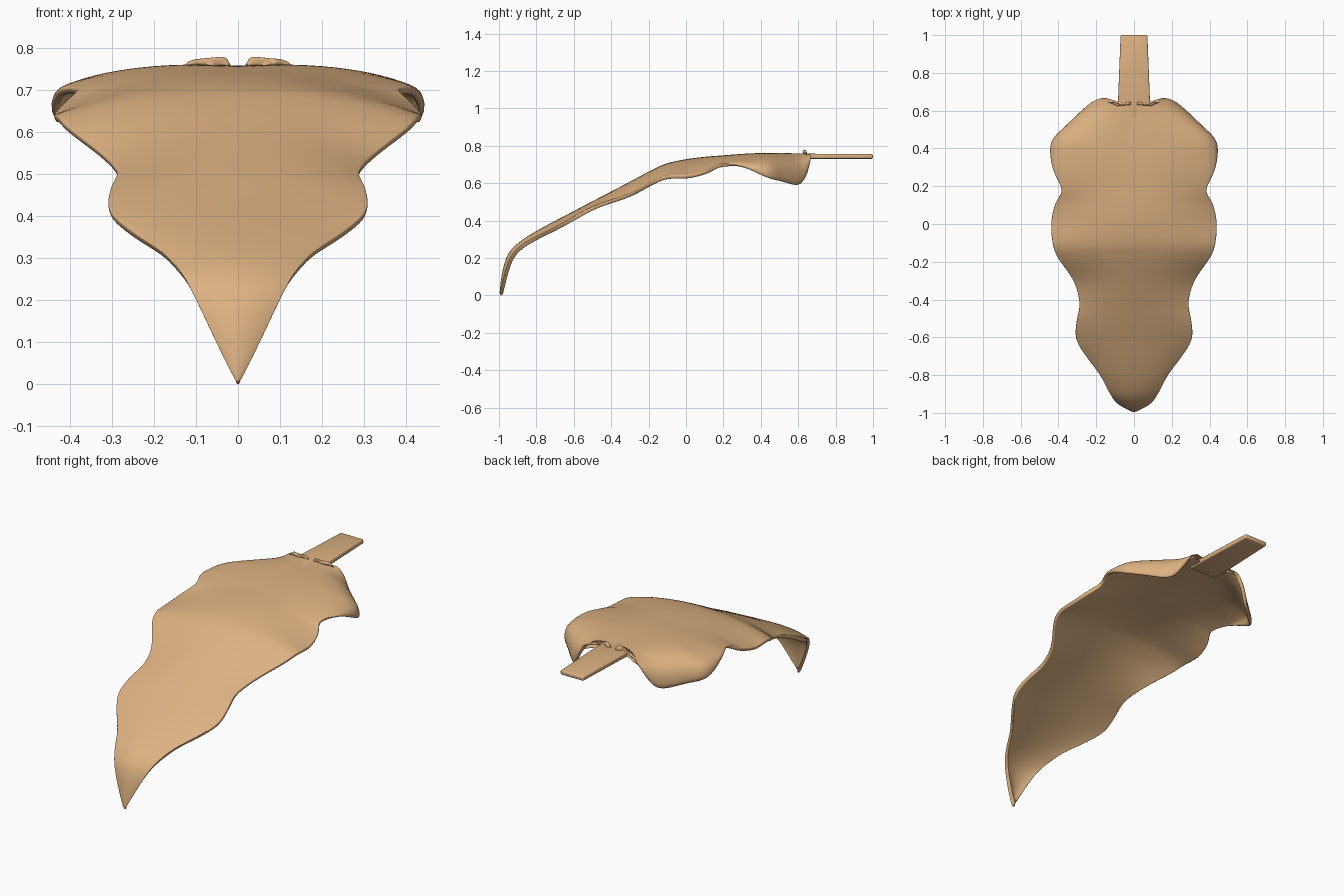
import bpy, bmesh, math
from mathutils import Vector

if "Cube" in bpy.data.objects:
    bpy.data.objects.remove(bpy.data.objects["Cube"])

# Leaf rows: spine y, spine z, edge x, edge y, edge z
ROWS = [
    (-0.998, 0.000, 0.002, -0.996, 0.000),
    (-0.987, 0.100, 0.050, -0.975, 0.095),
    (-0.965, 0.190, 0.100, -0.940, 0.200),
    (-0.930, 0.250, 0.135, -0.885, 0.265),
    (-0.860, 0.308, 0.180, -0.800, 0.315),
    (-0.750, 0.372, 0.255, -0.700, 0.365),
    (-0.620, 0.440, 0.308, -0.610, 0.415),
    (-0.520, 0.493, 0.304, -0.510, 0.470),
    (-0.420, 0.545, 0.289, -0.420, 0.505),
    (-0.300, 0.608, 0.322, -0.300, 0.545),
    (-0.180, 0.672, 0.405, -0.180, 0.610),
    (-0.100, 0.707, 0.433, -0.100, 0.640),
    (0.010, 0.730, 0.440, 0.010, 0.642),
    (0.110, 0.742, 0.418, 0.110, 0.668),
    (0.190, 0.748, 0.383, 0.180, 0.703),
    (0.290, 0.755, 0.433, 0.290, 0.695),
    (0.390, 0.758, 0.445, 0.430, 0.632),
    (0.490, 0.758, 0.365, 0.520, 0.608),
    (0.550, 0.757, 0.270, 0.610, 0.588),
    (0.590, 0.756, 0.215, 0.652, 0.650),
    (0.615, 0.756, 0.160, 0.668, 0.735),
    (0.625, 0.756, 0.115, 0.655, 0.752),
    (0.630, 0.756, 0.080, 0.630, 0.754),
]


def smooth_rows(rows, steps):
    """Catmull-Rom interpolation along the leaf."""
    pts = [Vector(r) for r in rows]
    out = []
    for i in range(len(pts) - 1):
        a, b = pts[max(i - 1, 0)], pts[i]
        c, d = pts[i + 1], pts[min(i + 2, len(pts) - 1)]
        for k in range(steps):
            t = k / steps
            out.append(0.5 * (2 * b + (c - a) * t + (2 * a - 5 * b + 4 * c - d) * t * t
                              + (3 * b - a - 3 * c + d) * t ** 3))
    return out + [pts[-1]]


def ramp(v, lo, hi):
    t = min(max((v - lo) / (hi - lo), 0), 1)
    return t * t * (3 - 2 * t)


def finish(bm, name, mat):
    bmesh.ops.recalc_face_normals(bm, faces=bm.faces)
    me = bpy.data.meshes.new(name)
    bm.to_mesh(me)
    bm.free()
    ob = bpy.data.objects.new(name, me)
    bpy.context.collection.objects.link(ob)
    me.materials.append(mat)
    for p in me.polygons:
        p.use_smooth = True
    return ob


mat = bpy.data.materials.new("dry_leaf")
mat.diffuse_color = (0.72, 0.44, 0.22, 1)
mat.use_nodes = True
mat.node_tree.nodes["Principled BSDF"].inputs["Base Color"].default_value = mat.diffuse_color

# Leaf blade: curved sheet, edges drooping, rear lobes folded down
N = 10
bm = bmesh.new()
grid = []
for ys, zs, xe, ye, ze in smooth_rows(ROWS, 3):
    fold = ramp(ys, 0.18, 0.4)
    line = []
    for j in range(-N, N + 1):
        u = math.sin(abs(j) / N * math.pi / 2)
        soft, hard = u ** 2.2, 1 - max(1 - u ** 3, 0) ** (1 / 3)
        f = soft + (hard - soft) * fold
        g = u * u + (u - u * u) * fold
        rise = 0.008 * fold * math.sin(math.pi * u) * (1 - u)
        line.append(bm.verts.new((math.copysign(xe * u, j), ys + (ye - ys) * g,
                                  zs + (ze - zs) * f + rise)))
    grid.append(line)
for a, b in zip(grid, grid[1:]):
    for j in range(2 * N):
        bm.faces.new((a[j], a[j + 1], b[j + 1], b[j]))
leaf = finish(bm, "leaf_blade", mat)
if sum(p.normal.z for p in leaf.data.polygons) < 0:
    leaf.data.flip_normals()
sol = leaf.modifiers.new("thickness", 'SOLIDIFY')
sol.thickness = 0.02
sol.offset = -1
sub = leaf.modifiers.new("round_edges", 'SUBSURF')
sub.levels = sub.render_levels = 1

# Stem: flat tapered bar
bm = bmesh.new()
bmesh.ops.create_cube(bm, size=1)
for v in bm.verts:
    back = v.co.y > 0
    v.co = (math.copysign(0.071 if back else 0.088, v.co.x),
            1.0 if back else 0.56,
            0.755 if back and v.co.z > 0 else 0.758 if v.co.z > 0 else 0.73)
stem = finish(bm, "stem", mat)
bev = stem.modifiers.new("soft_edges", 'BEVEL')
bev.width = 0.008
bev.segments = 3
